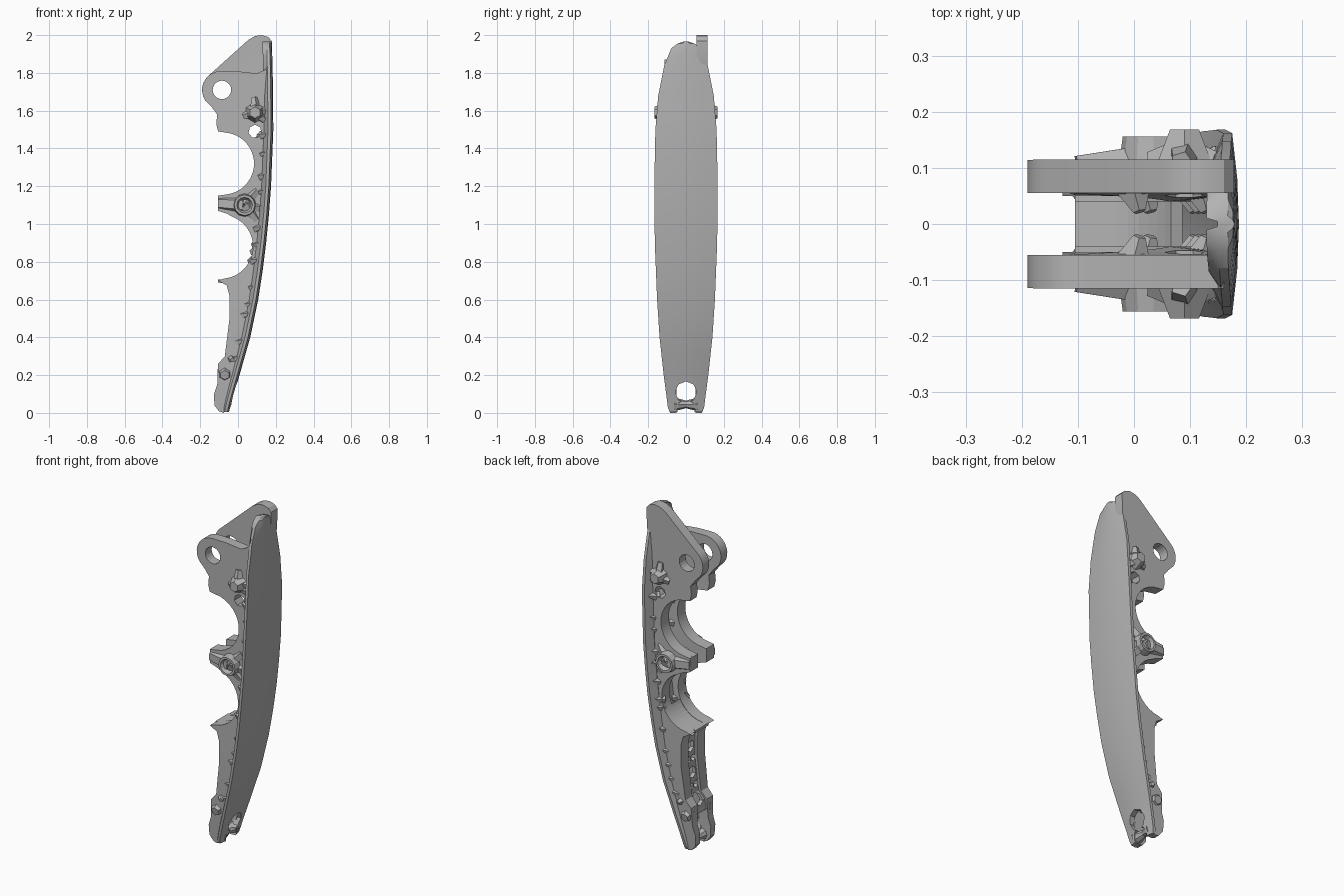
import bpy, bmesh, math, random
from mathutils import Vector, Matrix

random.seed(4)
cube = bpy.data.objects.get("Cube")
if cube:
    bpy.data.objects.remove(cube, do_unlink=True)

grey = bpy.data.materials.new("plain_grey")
grey.use_nodes = True
grey.diffuse_color = (0.45, 0.45, 0.45, 1)
grey.node_tree.nodes["Principled BSDF"].inputs["Base Color"].default_value = (0.45, 0.45, 0.45, 1)


def activate(obj):
    bpy.ops.object.select_all(action='DESELECT')
    obj.select_set(True)
    bpy.context.view_layer.objects.active = obj


def finish(bm, name, smooth=None):
    bmesh.ops.recalc_face_normals(bm, faces=bm.faces)
    mesh = bpy.data.meshes.new(name)
    bm.to_mesh(mesh)
    bm.free()
    mesh.materials.append(grey)
    obj = bpy.data.objects.new(name, mesh)
    bpy.context.collection.objects.link(obj)
    if smooth:
        activate(obj)
        bpy.ops.object.shade_smooth_by_angle(angle=math.radians(smooth))
    return obj


def cut(obj, cutter):
    mod = obj.modifiers.new("opening", 'BOOLEAN')
    mod.operation, mod.object, mod.solver = 'DIFFERENCE', cutter, 'EXACT'
    activate(obj)
    bpy.ops.object.modifier_apply(modifier=mod.name)
    bpy.data.objects.remove(cutter, do_unlink=True)


def rod(name, start, end, r1, r2, sides=8):
    """Tapered rod between two points."""
    start, end = Vector(start), Vector(end)
    axis = end - start
    bm = bmesh.new()
    place = Matrix.Translation((start + end) / 2) @ axis.to_track_quat('Z', 'Y').to_matrix().to_4x4()
    bmesh.ops.create_cone(bm, cap_ends=True, segments=sides, radius1=r1, radius2=r2,
                          depth=axis.length, matrix=place)
    return finish(bm, name)


def arc(cx, cz, r, a, b, n=10):
    angles = [math.radians(a + (b - a) * i / n) for i in range(n + 1)]
    return [(cx + r * math.cos(t), cz + r * math.sin(t)) for t in angles]


def lerp(table, z):
    for (z0, v0), (z1, v1) in zip(table, table[1:]):
        if z <= z1:
            return v0 + (v1 - v0) * max(0, (z - z0) / (z1 - z0))
    return table[-1][1]


def slab(name, profile, inner, outer, smooth=None):
    """Side profile given thickness across y; inner and outer are functions of z."""
    bm = bmesh.new()
    sides = [[bm.verts.new((x, f(z), z)) for x, z in profile] for f in (inner, outer)]
    caps = [bm.faces.new(s) for s in sides]
    n = len(profile)
    for i in range(n):
        bm.faces.new((sides[0][i], sides[0][(i + 1) % n], sides[1][(i + 1) % n], sides[1][i]))
    bm.normal_update()
    bmesh.ops.triangulate(bm, faces=caps)
    return finish(bm, name, smooth)


# Outer shell: spine curve and half width by height
spine = [(0, -.045), (.05, -.035), (.2, .008), (.4, .065), (.6, .107), (.8, .138),
         (1, .16), (1.2, .175), (1.5, .187), (1.8, .184), (2, .178)]
width = [(0, .085), (.03, .096), (.2, .118), (.4, .14), (.6, .153), (.9, .165),
         (1.2, .168), (1.5, .162), (1.68, .147), (1.84, .115), (1.93, .078), (1.955, .045), (1.965, .015)]
heights = [.005, .03, .1, .2, .3, .4, .5, .6, .75, .9, 1.05, 1.2, 1.35, 1.5, 1.6,
           1.68, 1.76, 1.84, 1.89, 1.93, 1.955, 1.965]
bm = bmesh.new()
rings = []
for z in heights:
    x, w = lerp(spine, z), lerp(width, z)
    ring = [(x - .012 * t * t, t * w) for t in (-1, -.5, 0, .5, 1)]
    ring += [(x - .028, w), (x - .05, .7 * w), (x - .03, .3 * w),
             (x - .03, -.3 * w), (x - .05, -.7 * w), (x - .028, -w)]
    rings.append([bm.verts.new((px, py, z)) for px, py in ring])
for a, b in zip(rings, rings[1:]):
    for i in range(len(a)):
        j = (i + 1) % len(a)
        bm.faces.new((a[i], a[j], b[j], b[i]))
bm.faces.new(rings[0])
bm.faces.new(rings[-1])
shell = finish(bm, "outer_shell", 30)

# Octagonal opening and notch at the foot of the shell
cut(shell, rod("foot_cutter", (-.3, 0, .11), (.3, 0, .11), .057, .057))
cut(shell, rod("notch_cutter", (-.3, 0, .02), (.3, 0, .02), .05, .05))

# Side walls with two finger notches, one tall cheek and one short cheek
inner_edge = [(-.14, 1.62), (-.11, 1.58), (-.115, 1.53), (-.105, 1.49)]
inner_edge += arc(-.08, 1.32, .165, 75, -85, 14)
inner_edge += [(-.105, 1.15), (-.105, 1.07), (-.06, 1.055)]
inner_edge += arc(-.09, .88, .17, 70, -85, 14)
inner_edge += [(-.105, .7), (-.06, .675), (-.045, .62), (-.045, .5), (-.07, .3), (-.105, .26),
               (-.11, .15), (-.127, .1), (-.125, .04), (-.1, .008), (-.075, 0)]
shell_edge = [(lerp(spine, z) - .026, z) for z in (.02, .1, .2, .4, .6, .8, 1, 1.2, 1.5, 1.8)]
short_top = [(.16, 1.87), (.15, 1.82), (.1, 1.797), (0, 1.808)] + arc(-.09, 1.71, .1, 85, 215)
tall_top = [(.175, 1.85), (.178, 1.97), (.16, 1.99), (.125, 2), (.09, 1.995), (.055, 1.975)]
tall_top += arc(-.09, 1.71, .1, 132, 215)
gap = [(0, .05), (.2, .05), (.3, .04), (1.4, .04), (1.52, .055)]
reach = [(0, .085), (.2, .1), (.5, .112), (2, .115)]

for s, side, top in ((-1, "front", short_top), (1, "rear", tall_top)):
    wall = slab(side + "_side_wall", inner_edge + shell_edge + top,
                lambda z: s * lerp(gap, z), lambda z: s * lerp(reach, z), 25)
    cut(wall, rod("pivot_cutter", (-.085, -.3, 1.71), (-.085, .3, 1.71), .049, .049, 20))
    cut(wall, rod("pin_cutter", (.09, -.3, 1.49), (.09, .3, 1.49), .035, .035, 7))

    # Half of the waisted pin across the foot
    rod(side + "_foot_pin", (-.07, s * .06, .045), (-.07, 0, .045), .036, .02)

    # Hollow boss and its radiating ribs between the notches
    boss = rod(side + "_middle_boss", (.035, s * .06, 1.1), (.035, s * .156, 1.1), .068, .055, 12)
    cut(boss, rod("boss_cutter", (.035, s * .11, 1.1), (.035, s * .17, 1.1), .022, .048, 12))
    rod(side + "_boss_block", (.03, s * .1, 1.1), (-.1, s * .085, 1.11), .048, .042, 6)
    for i, (x, z) in enumerate([(.1, 1.18), (.13, 1.08), (.1, 1.02)]):
        rod(f"{side}_boss_rib_{i}", (.035, s * .11, 1.1), (x, s * .1, z), .036, .022, 5)

    # Faceted upper lug with stubby arms
    rod(side + "_upper_lug", (.09, s * .1, 1.59), (.09, s * .168, 1.59), .06, .03, 6)
    for i, (x, z) in enumerate([(.03, 1.57), (.145, 1.6), (.085, 1.67), (.14, 1.55)]):
        rod(f"{side}_lug_arm_{i}", (.09, s * .125, 1.59), (x, s * .11, z), .03, .02, 5)

    # Faceted knobs on the foot and rough nubs along the shell joint
    rod(side + "_foot_knob", (-.07, s * .07, .21), (-.07, s * .115, .2), .045, .025, 6)
    rod(side + "_ankle_knob", (-.04, s * .08, .29), (-.03, s * .118, .28), .03, .012, 5)
    for i in range(13):
        z = .3 + i * .095 + random.uniform(-.03, .03)
        x = lerp(spine, z) - random.uniform(.04, .05)
        rod(f"{side}_joint_nub_{i}", (x - .02, s * .09, z),
            (x + .015, s * lerp(width, z) * .82, z + .01), random.uniform(.018, .03), .01, 5)
    for i, (x, z) in enumerate([(.12, 1.38), (.12, 1.24), (.11, .95), (.1, .8), (.02, 1.1), (0, 1.53)]):
        rod(f"{side}_inner_nub_{i}", (x, s * .06, z), (x + .01, s * .022, z + .01), .032, .012, 5)

# Perforated web joining the walls below the lower notch
front = [(-.1, .2), (-.09, .26), (-.055, .3), (-.03, .5), (-.03, .68)]
back = [(x + .022, z) for x, z in reversed(front)]
web = slab("perforated_web", front + back, lambda z: -.06, lambda z: .06)
for row in range(6):
    for y in ((-.022, .022) if row % 2 else (0,)):
        z = .27 + row * .075
        radius = .02 if row % 2 else .034
        cut(web, rod("cell_cutter", (-.2, y, z), (.05, y, z), radius, radius, 6))

# Curved shelf forming the floor of the lower notch
shelf = arc(-.09, .88, .172, -85, -25, 8) + arc(-.09, .88, .195, -25, -85, 8)
slab("notch_shelf", shelf + [(-.105, .69), (-.105, .705)], lambda z: -.06, lambda z: .06)
